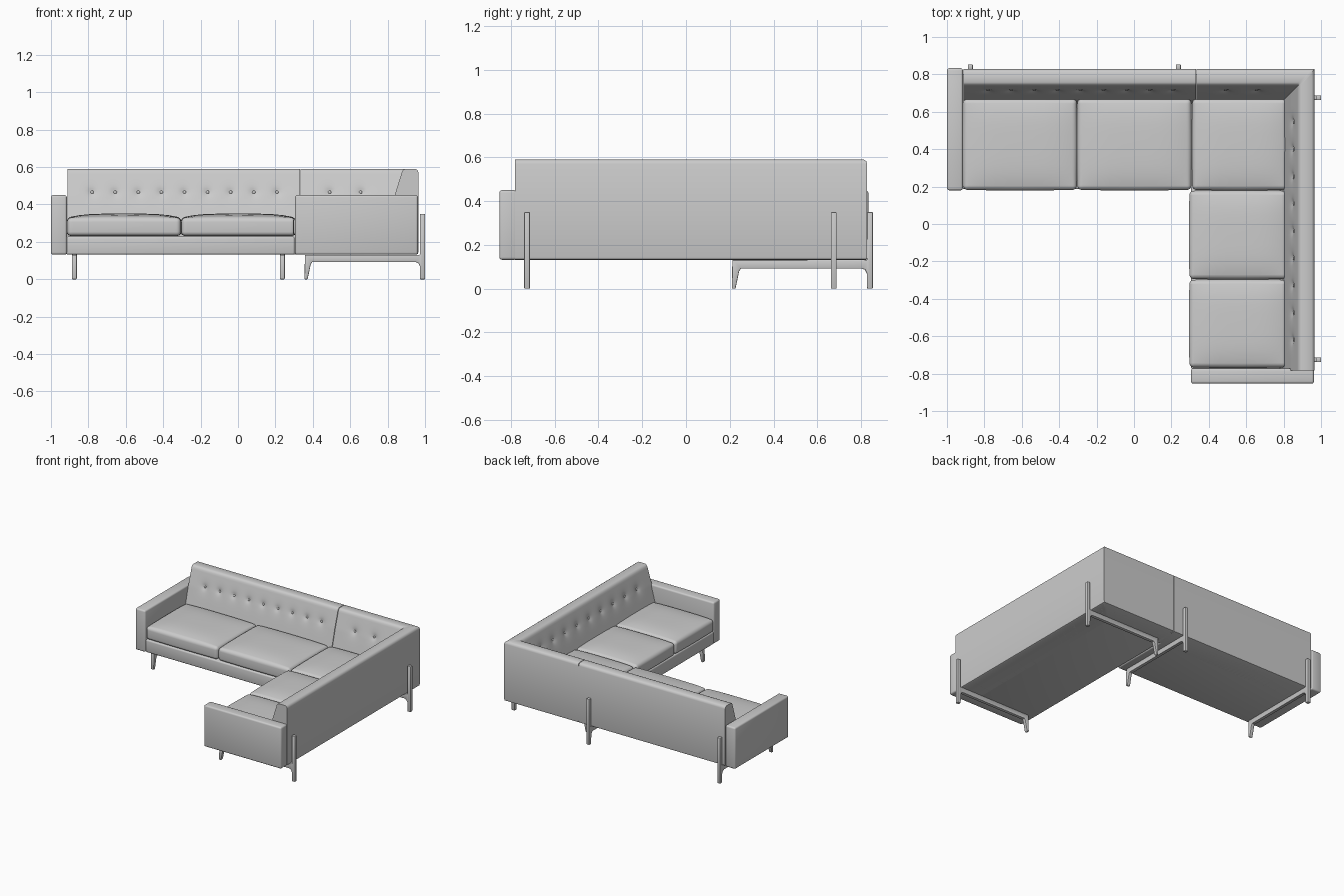
import bpy, bmesh, math
from mathutils import Vector, Matrix

if "Cube" in bpy.data.objects:
    bpy.data.objects.remove(bpy.data.objects["Cube"])


def finish(bm, name):
    bmesh.ops.recalc_face_normals(bm, faces=bm.faces[:])
    me = bpy.data.meshes.new(name)
    bm.to_mesh(me)
    bm.free()
    ob = bpy.data.objects.new(name, me)
    bpy.context.collection.objects.link(ob)
    bpy.ops.object.select_all(action='DESELECT')
    ob.select_set(True)
    bpy.context.view_layer.objects.active = ob
    bpy.ops.object.shade_smooth_by_angle(angle=math.radians(40))
    return ob


def bevel_sharp(bm, width, segs, limit=50):
    bmesh.ops.recalc_face_normals(bm, faces=bm.faces[:])
    edges = [e for e in bm.edges if len(e.link_faces) == 2
             and e.calc_face_angle() > math.radians(limit)]
    bmesh.ops.bevel(bm, geom=edges, offset=width, segments=segs, profile=0.5,
                    affect='EDGES', clamp_overlap=True)


def soft_box(name, lo, hi, bevel, segs=3, dome=0.0, bulge=0.0):
    """Rounded box; dome raises the top, bulge pushes out the sides."""
    lo, hi = Vector(lo), Vector(hi)
    c, h = (lo + hi) / 2, (hi - lo) / 2
    bm = bmesh.new()
    bmesh.ops.create_cube(bm, size=2, matrix=Matrix.Translation(c) @ Matrix.Diagonal((*h, 1)))
    bevel_sharp(bm, bevel, segs)
    if dome or bulge:
        for axis in (0, 1):
            for k in range(1, 14):
                co, no = c.copy(), Vector((0, 0, 0))
                co[axis] += h[axis] * math.sin(math.pi * (k / 14 - 0.5))
                no[axis] = 1
                bmesh.ops.bisect_plane(bm, geom=bm.verts[:] + bm.edges[:] + bm.faces[:],
                                       plane_co=co, plane_no=no)
        for v in bm.verts:
            u, w = (v.co.x - c.x) / h.x, (v.co.y - c.y) / h.y
            if v.co.z > c.z:
                v.co.z += dome * max(0, 1 - u ** 4) * max(0, 1 - w ** 4)
            v.co.x += bulge * u ** 3 * (1 - w * w)
            v.co.y += bulge * w ** 3 * (1 - u * u)
    return finish(bm, name)


# Backrest cross-section: distance in from the outer face, height
FRONT = [(0.185, 0.23), (0.155, 0.345), (0.127, 0.45), (0.088, 0.575)]


def front_depth(z):
    for (d0, z0), (d1, z1) in zip(FRONT, FRONT[1:]):
        if z <= z1:
            return d0 + (d1 - d0) * (z - z0) / (z1 - z0)
    return FRONT[-1][0]


BUTTON_Z = 0.465
section = [(0.012, 0.132), (0.003, 0.136), (0, 0.148), (0, 0.57), (0.004, 0.582),
           (0.015, 0.59), (0.07, 0.59), (0.08, 0.586)]
FIRST = len(section)
section += [(front_depth(z), z) for z in [0.575 - 0.0115 * i for i in range(22)]]
LAST = len(section)
section += [(0.185, 0.23), (0.185, 0.132)]


def backrest(name, runs):
    """runs: (point function (t, d) -> (x, y), axis measured along, buttons, steps)"""
    bm = bmesh.new()
    rows = []
    for r, (point, axis, buttons, steps) in enumerate(runs):
        for i in range(1 if r else 0, steps + 1):
            row = []
            for k, (d, z) in enumerate(section):
                if FIRST <= k < LAST:
                    a = point(i / steps, d)[axis]
                    for b in buttons:
                        r2 = (a - b) ** 2 + (z - BUTTON_Z) ** 2
                        d -= 0.009 * math.exp(-r2 / 0.0003) + 0.005 * math.exp(-r2 / 0.002)
                row.append(bm.verts.new((*point(i / steps, d), z)))
            rows.append(row)
    n = len(section)
    for p, q in zip(rows, rows[1:]):
        for k in range(n):
            bm.faces.new((p[k], p[(k + 1) % n], q[(k + 1) % n], q[k]))
    bm.faces.new(rows[0])
    bm.faces.new(rows[-1][::-1])
    finish(bm, name)
    # Tufting buttons
    for point, axis, buttons, _ in runs:
        for b in buttons:
            d = front_depth(BUTTON_Z) - 0.012
            co = [0, 0, BUTTON_Z]
            co[axis] = b
            co[1 - axis] = point(0.5, d)[1 - axis]
            scale = [0.009, 0.009, 0.009]
            scale[1 - axis] = 0.005
            bm = bmesh.new()
            bmesh.ops.create_uvsphere(bm, u_segments=12, v_segments=8, radius=1,
                                      matrix=Matrix.Translation(co) @ Matrix.Diagonal((*scale, 1)))
            finish(bm, "tuft_button")


def lerp(a, b, t):
    return a + (b - a) * t


XO, YO = 0.965, 0.828
backrest("long_backrest", [
    (lambda t, d: (lerp(-0.912, 0.331, t), YO - d), 0,
     [-0.78 + 0.1235 * i for i in range(9)], 110)])
backrest("corner_backrest", [
    (lambda t, d: (lerp(0.335, XO - d, t), YO - d), 0, [0.49, 0.655], 50),
    (lambda t, d: (XO - d, lerp(YO - d, -0.782, t)), 1,
     [0.54 - 0.145 * i for i in range(9)], 130)])

# Bases
soft_box("long_base", (-0.918, 0.186, 0.132), (0.303, 0.80, 0.228), 0.01)
soft_box("corner_base", (0.305, -0.775, 0.132), (0.94, 0.80, 0.228), 0.01)

# Arms
soft_box("left_arm", (-1.0, 0.18, 0.132), (-0.915, 0.833, 0.45), 0.012)
soft_box("right_arm", (0.305, -0.853, 0.132), (0.962, -0.772, 0.45), 0.012)

# Seat cushions
for x0, x1, y0, y1 in [(-0.913, -0.306, 0.183, 0.668), (-0.302, 0.306, 0.183, 0.668),
                       (0.312, 0.815, 0.183, 0.668), (0.297, 0.815, -0.293, 0.177),
                       (0.297, 0.815, -0.766, -0.299)]:
    soft_box("seat_cushion", (x0, y0, 0.232), (x1, y1, 0.328), 0.022, 5, 0.023, 0.004)

# Leg frames: rear post, under-seat rail and tapered front foot in one profile
L = 0.645
frame = [(0, 0), (0, 0.35), (0.027, 0.35), (0.027, 0.131), (L - 0.003, 0.131), (L, 0),
         (L - 0.017, 0), (L - 0.034, 0.08), (L - 0.042, 0.092), (0.05, 0.092),
         (0.036, 0.086), (0.028, 0.07), (0.027, 0)]


def leg_frame(origin, inward, side):
    bm = bmesh.new()
    o, f, s = Vector(origin), Vector(inward), Vector(side) * 0.013
    face = bm.faces.new([bm.verts.new(o + f * a - s + Vector((0, 0, z))) for a, z in frame])
    ext = bmesh.ops.extrude_face_region(bm, geom=[face])
    bmesh.ops.translate(bm, vec=s * 2, verts=[g for g in ext["geom"]
                                              if isinstance(g, bmesh.types.BMVert)])
    bevel_sharp(bm, 0.004, 2, 60)
    finish(bm, "leg_frame")


for x in (-0.875, 0.237):
    leg_frame((x, 0.854, 0), (0, -1, 0), (1, 0, 0))
for y in (-0.726, 0.675):
    leg_frame((1.0, y, 0), (-1, 0, 0), (0, 1, 0))
